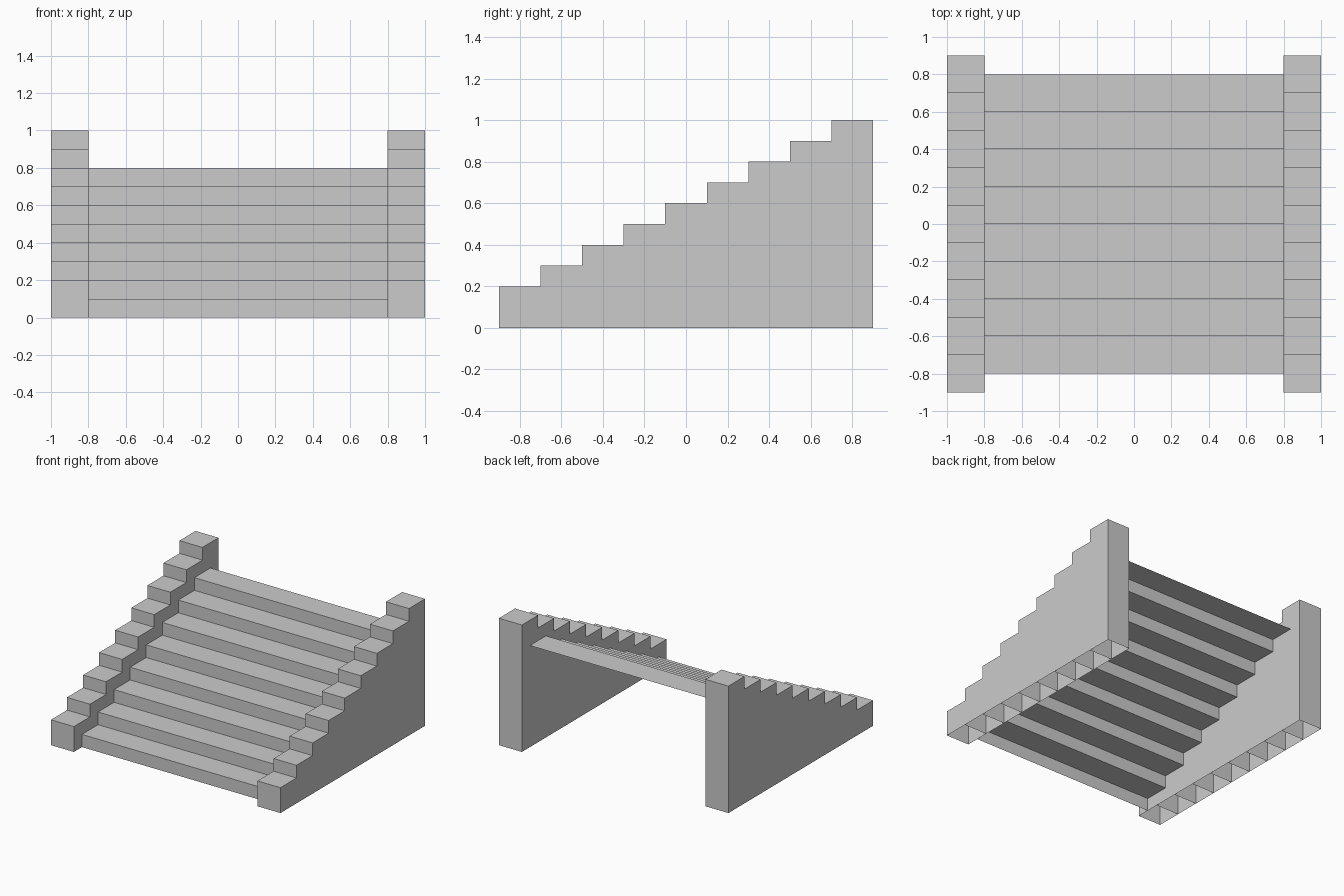
import bpy, bmesh

if "Cube" in bpy.data.objects:
    bpy.data.objects.remove(bpy.data.objects["Cube"])

RUN, RISE = 0.2, 0.1


def make_object(name, bm):
    mesh = bpy.data.meshes.new(name)
    bm.to_mesh(mesh)
    bm.free()
    obj = bpy.data.objects.new(name, mesh)
    bpy.context.collection.objects.link(obj)
    return obj


def quad(bm, *points):
    bm.faces.new([bm.verts.new(p) for p in points])


# Thin folded sheet of risers and treads, open underneath
bm = bmesh.new()
half = 0.8
for i in range(8):
    y0, z0 = -0.8 + i * RUN, i * RISE
    y1, z1 = y0 + RUN, z0 + RISE
    quad(bm, (-half, y0, z0), (half, y0, z0), (half, y0, z1), (-half, y0, z1))
    quad(bm, (-half, y0, z1), (half, y0, z1), (half, y1, z1), (-half, y1, z1))
bmesh.ops.remove_doubles(bm, verts=bm.verts, dist=1e-4)
make_object("stair_treads", bm)

# Stepped side wall: hollow columns with dividers and no bottom
bm = bmesh.new()
a, b = 0.8, 1.0
for i in range(9):
    y0, h = -0.9 + i * RUN, 0.2 + i * RISE
    y1 = y0 + RUN
    quad(bm, (a, y0, 0), (b, y0, 0), (b, y0, h), (a, y0, h))
    quad(bm, (b, y0, 0), (b, y1, 0), (b, y1, h), (b, y0, h))
    quad(bm, (a, y1, 0), (a, y0, 0), (a, y0, h), (a, y1, h))
    quad(bm, (a, y0, h), (b, y0, h), (b, y1, h), (a, y1, h))
quad(bm, (b, y1, 0), (a, y1, 0), (a, y1, h), (b, y1, h))
walls = make_object("stepped_side_walls", bm)

# Matching wall on the other side
mirror = walls.modifiers.new("mirror", 'MIRROR')
mirror.use_axis = (True, False, False)
mirror.use_mirror_merge = False
